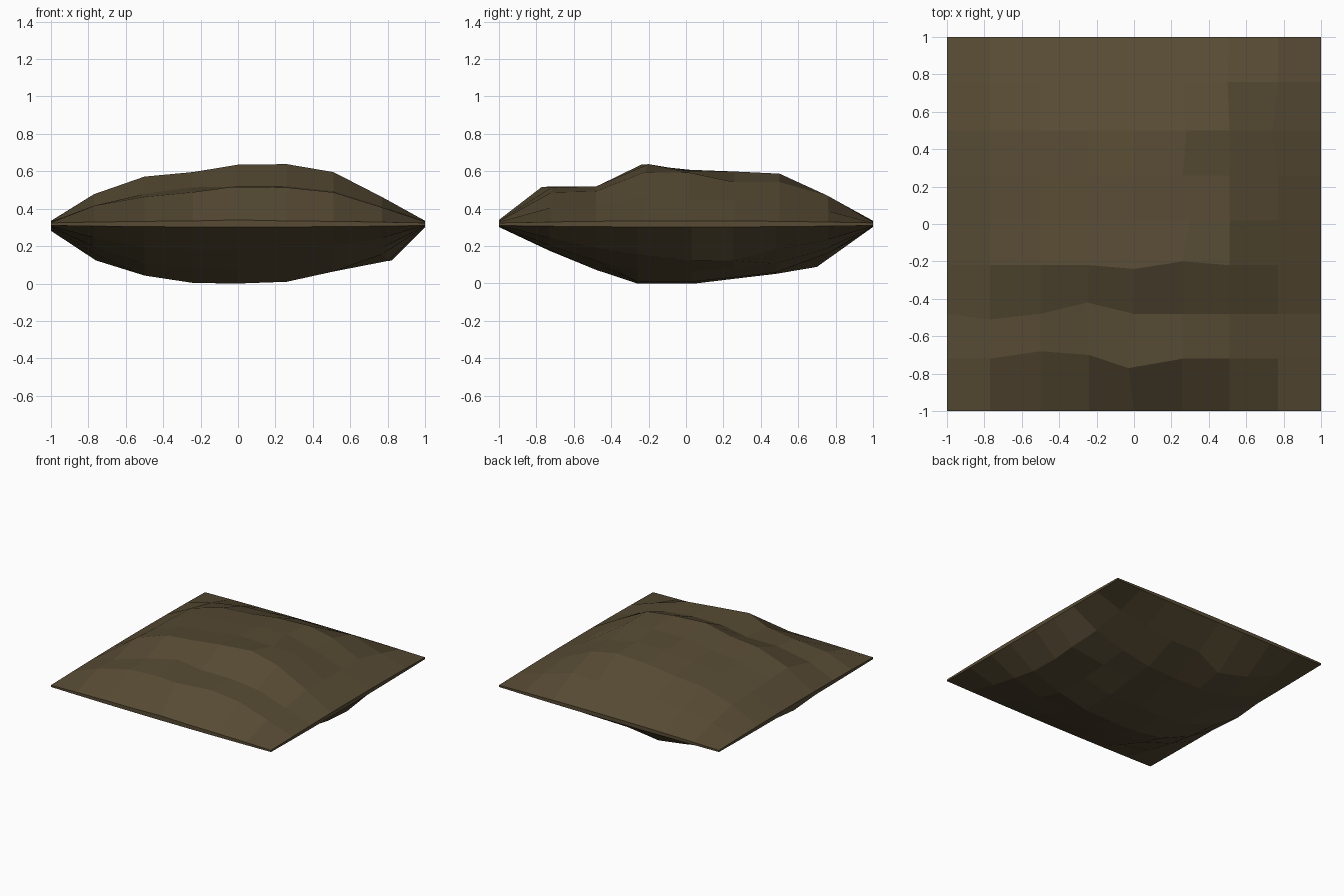
import bpy, bmesh

if "Cube" in bpy.data.objects:
    bpy.data.objects.remove(bpy.data.objects["Cube"])

# Grid line positions shared by both faces of the slab
XS = [-1, -0.77, -0.5, -0.24, 0.0, 0.26, 0.51, 0.77, 1]
YS = [-1, -0.72, -0.48, -0.22, 0.02, 0.26, 0.5, 0.76, 1]
YB = [-1, -0.73, -0.48, -0.26, 0.03, 0.25, 0.48, 0.76, 1]

# Upper and lower cross profiles (height at the crest of each grid line)
TOP_X = [0, 0.47, 0.78, 0.86, 0.99, 1.0, 0.86, 0.42, 0]
TOP_Y = [0, 0.59, 0.61, 1.0, 0.91, 0.87, 0.80, 0.44, 0]
LOW_X = [0, 0.47, 0.85, 0.98, 0.99, 0.96, 0.78, 0.48, 0]
LOW_Y = [0, 0.42, 0.76, 1.0, 1.0, 0.92, 0.83, 0.48, 0]

# Individual chips: (column, row) -> x, y, z offsets
TOP_CHIPS = {(4, 1): (-0.03, -0.05, 0.005), (3, 1): (0, 0.02, 0), (2, 1): (0, 0.04, -0.01),
             (3, 2): (-0.01, 0.06, 0.02), (1, 2): (0, -0.03, -0.01), (4, 3): (0, -0.02, 0),
             (5, 4): (0.04, 0, -0.01), (6, 4): (0, 0, 0.02), (5, 3): (0, 0.02, 0),
             (5, 6): (0.02, 0, 0.01), (6, 5): (0, 0, -0.02), (4, 0): (0, 0, 0.005),
             (7, 6): (-0.03, 0, 0), (6, 7): (-0.01, 0, 0.02), (5, 7): (0, 0, -0.01)}
LOW_CHIPS = {(7, 4): (0.03, 0, -0.035), (7, 5): (0.05, 0, -0.045), (3, 7): (0, -0.06, -0.07),
             (2, 7): (0, -0.03, -0.04), (1, 4): (0.01, 0, -0.035), (0, 4): (0, 0, -0.02),
             (4, 4): (-0.02, 0.02, 0), (3, 2): (0, -0.02, 0.01), (5, 2): (0, 0.02, 0.015)}

bm = bmesh.new()


def sheet(ys, fx, fy, base, swell, height, chips, flip):
    """Faceted 8 x 8 domed sheet on a square border that swells mid-side."""
    rows = []
    for j, y in enumerate(ys):
        row = []
        for i, x in enumerate(XS):
            dx, dy, dz = chips.get((i, j), (0, 0, 0))
            z = base + swell * (1 - x * x * y * y) + height * fx[i] * fy[j]
            row.append(bm.verts.new((x + dx, y + dy, z + dz)))
        rows.append(row)
    for j in range(8):
        for i in range(8):
            q = [rows[j][i], rows[j][i + 1], rows[j + 1][i + 1], rows[j + 1][i]]
            bm.faces.new(q[::-1] if flip else q)
    # border loop, for the rim
    return (rows[0][:-1] + [r[-1] for r in rows[:-1]]
            + rows[-1][:0:-1] + [r[0] for r in rows[:0:-1]])


upper = sheet(YS, TOP_X, TOP_Y, 0.327, 0.011, 0.303, TOP_CHIPS, False)
lower = sheet(YB, LOW_X, LOW_Y, 0.313, -0.008, -0.305, LOW_CHIPS, True)

# Thin rim joining the two sheets
for k in range(len(upper)):
    n = (k + 1) % len(upper)
    bm.faces.new((lower[k], lower[n], upper[n], upper[k]))

# Stand the slab on the ground
low = min(v.co.z for v in bm.verts)
bmesh.ops.translate(bm, verts=bm.verts, vec=(0, 0, -low))

mesh = bpy.data.meshes.new("rock_slab")
bm.to_mesh(mesh)
bm.free()
slab = bpy.data.objects.new("rock_slab", mesh)
bpy.context.collection.objects.link(slab)

# Dull brown stone
stone = bpy.data.materials.new("brown_stone")
stone.diffuse_color = (0.095, 0.07, 0.034, 1)
stone.use_nodes = True
stone.node_tree.nodes["Principled BSDF"].inputs["Base Color"].default_value = stone.diffuse_color
mesh.materials.append(stone)
